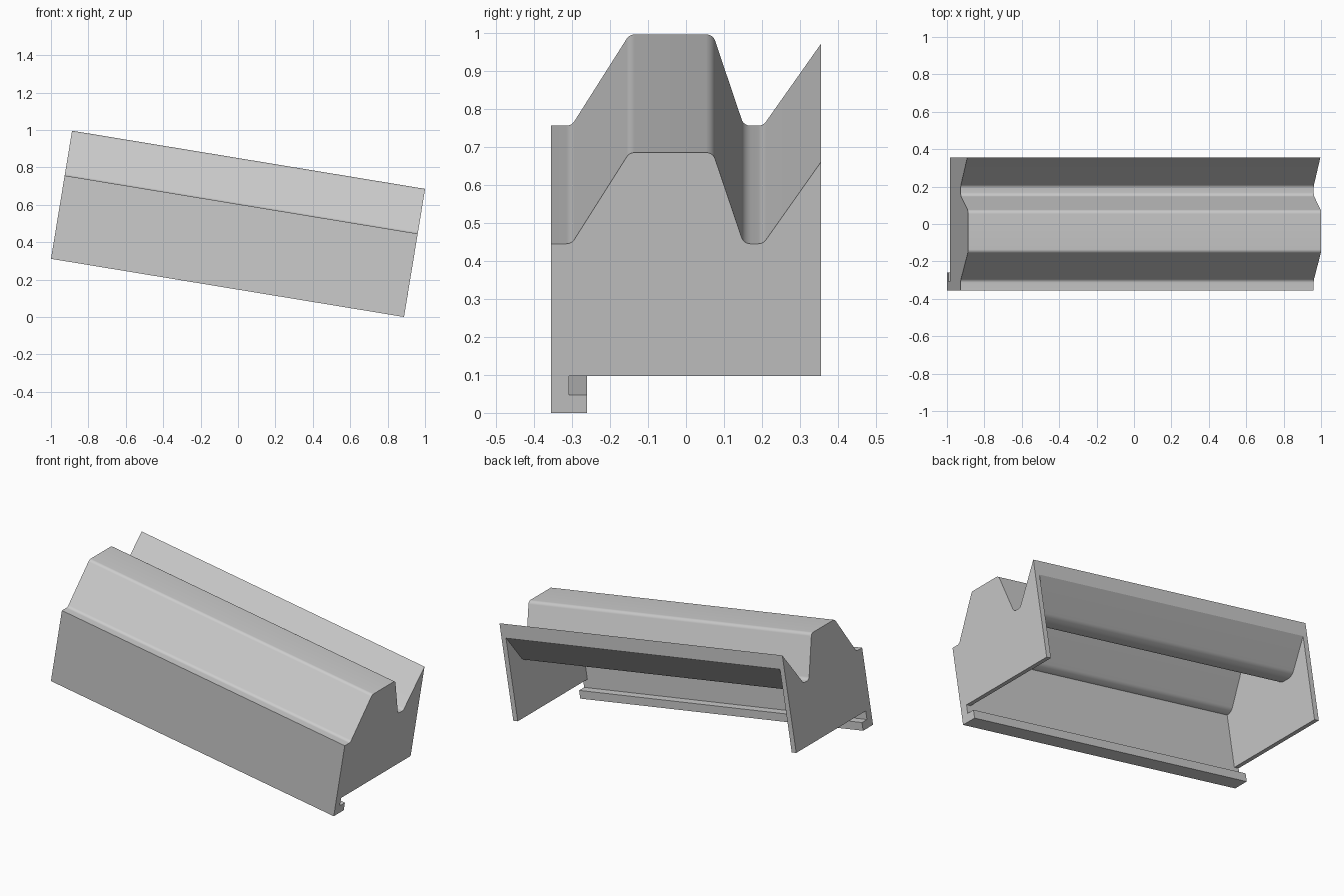
import bpy, bmesh, math
from mathutils import Vector

if "Cube" in bpy.data.objects:
    bpy.data.objects.remove(bpy.data.objects["Cube"])

LENGTH, HEIGHT, TILT = 1.913, 0.694, math.radians(9.35)
WALL, CAP = 0.047, 0.03      # sheet thickness, end plate thickness
FRONT, BACK, SHELF = -0.355, 0.355, 0.451

grey = bpy.data.materials.new("plain grey")
grey.use_nodes = True
colour = (0.6, 0.6, 0.6, 1)
grey.diffuse_color = colour
grey.node_tree.nodes["Principled BSDF"].inputs["Base Color"].default_value = colour


def fillet(points, radii, steps=8):
    """Round the inner corners of an open path of (y, w) points."""
    pts = [Vector(p) for p in points]
    out = [pts[0]]
    for a, b, c, r in zip(pts, pts[1:], pts[2:], radii):
        if r == 0:
            out.append(b)
            continue
        d1, d2 = (a - b).normalized(), (c - b).normalized()
        half = d1.angle(d2) / 2
        reach = r / math.tan(half)
        centre = b + (d1 + d2).normalized() * r / math.sin(half)
        v1 = (b + d1 * reach - centre).normalized()
        v2 = (b + d2 * reach - centre).normalized()
        out += [centre + v1.slerp(v2, i / steps) * r for i in range(steps + 1)]
    return out + [pts[-1]]


def offset(points, t):
    """Shift an open path to its right-hand side by t, with mitred corners."""
    pts = [Vector(p) for p in points]
    dirs = [(b - a).normalized() for a, b in zip(pts, pts[1:])]
    norms = [Vector((d.y, -d.x)) for d in dirs]
    out = [pts[0] + norms[0] * t]
    for p, n, m in zip(pts[1:], norms, norms[1:]):
        out.append(p + (n + m) * t / (1 + n.dot(m)))
    return out + [pts[-1] + norms[-1] * t]


def extrude(name, outline, x0, x1):
    """Sweep a closed (y, w) outline along the tilted axis."""
    bm = bmesh.new()
    face = bm.faces.new([bm.verts.new((x0, p[0], p[1])) for p in outline])
    moved = bmesh.ops.extrude_face_region(bm, geom=[face])["geom"]
    bmesh.ops.translate(bm, vec=(x1 - x0, 0, 0),
                        verts=[g for g in moved if isinstance(g, bmesh.types.BMVert)])
    bmesh.ops.recalc_face_normals(bm, faces=bm.faces)
    mesh = bpy.data.meshes.new(name)
    bm.to_mesh(mesh)
    bm.free()
    mesh.materials.append(grey)
    obj = bpy.data.objects.new(name, mesh)
    bpy.context.collection.objects.link(obj)
    obj.rotation_euler = (0, TILT, 0)
    obj.location = (-1, 0, LENGTH * math.sin(TILT))
    return obj


# Ridge, valley and raised rear edge, running front to back
roof = [(FRONT, SHELF), (-0.301, SHELF), (-0.149, HEIGHT), (0.071, HEIGHT),
        (0.152, SHELF), (0.203, SHELF), (BACK, 0.669)]
outer = fillet(roof, [0.024] * 5)

# Solid outline with the hooked foot along the front wall
foot = [(BACK, 0.098), (FRONT + WALL, 0.098), (FRONT + WALL, 0.048),
        (-0.26, 0.048), (-0.26, 0), (FRONT, 0)]
housing = extrude("housing", outer + foot, 0, LENGTH)

# Hollow underside, open at the back and bottom
under = offset(roof, WALL)
under[0].x = FRONT + WALL
under[-1] += (under[-1] - under[-2])
inner = fillet(under, [0.055, 0, 0, 0.06, 0.06])
cavity = extrude("cavity_cutter", inner + [(inner[-1].x, 0.07), (FRONT + WALL, 0.07)],
                 CAP, LENGTH - CAP)
cavity.hide_render = True

cut = housing.modifiers.new("cavity", 'BOOLEAN')
cut.operation, cut.solver, cut.object = 'DIFFERENCE', 'EXACT', cavity
bpy.ops.object.select_all(action='DESELECT')
bpy.context.view_layer.objects.active = housing
housing.select_set(True)
bpy.ops.object.modifier_apply(modifier=cut.name)
bpy.data.objects.remove(cavity)
bpy.ops.object.shade_smooth_by_angle(angle=math.radians(25))
